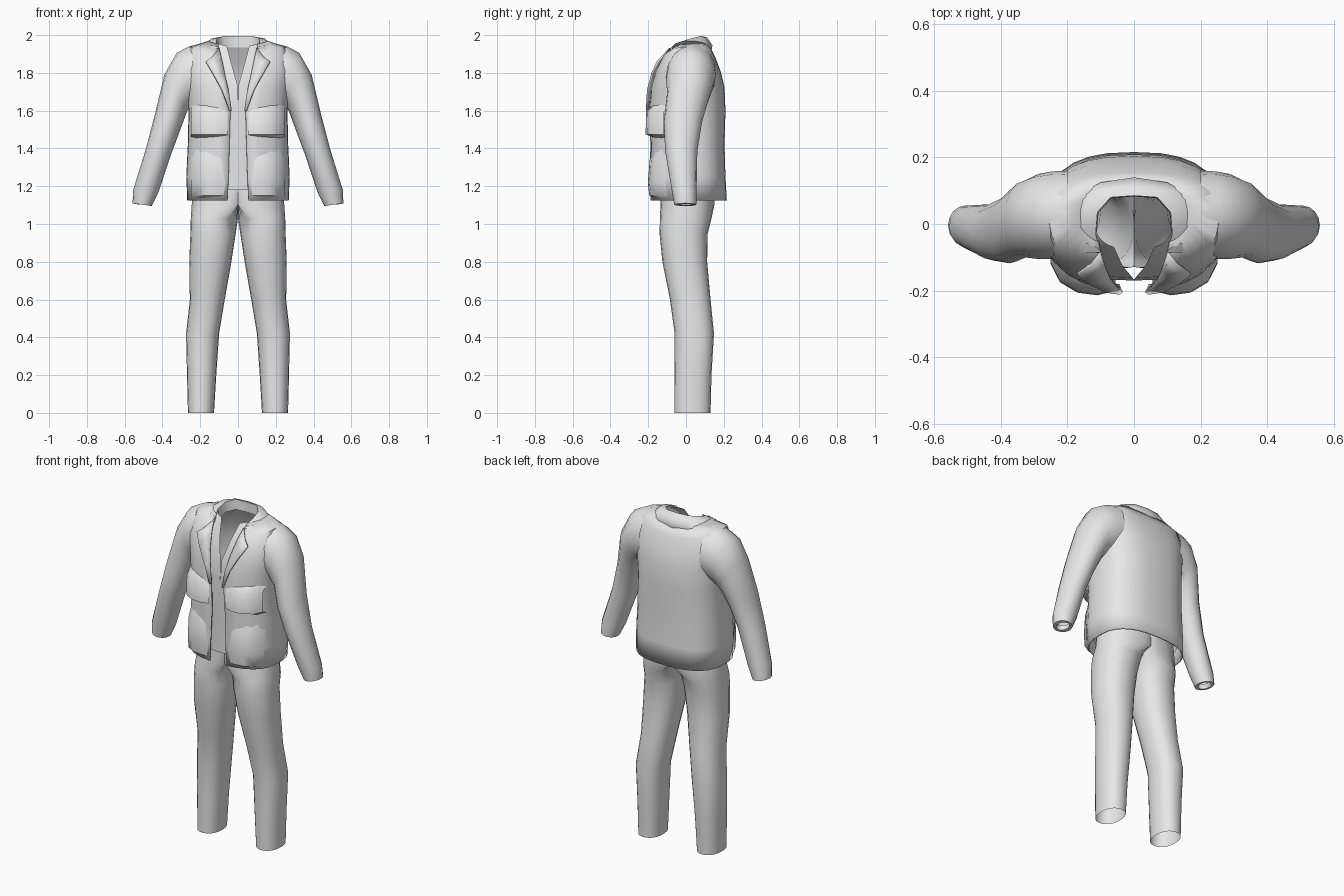
import bpy, math

if "Cube" in bpy.data.objects:
    bpy.data.objects.remove(bpy.data.objects["Cube"])

cloth = bpy.data.materials.new("light_grey_cloth")
cloth.diffuse_color = (0.8, 0.8, 0.8, 1)
cloth.use_nodes = True
cloth.node_tree.nodes["Principled BSDF"].inputs["Base Color"].default_value = cloth.diffuse_color


def build(name, rows, closed=False, thick=0.0, angle=50):
    """Skin a grid of point rows, mirror it across x, optionally thicken it."""
    n = len(rows[0])
    verts = [p for r in rows for p in r]
    faces = []
    for i in range(len(rows) - 1):
        for j in range(n if closed else n - 1):
            k = (j + 1) % n
            faces.append((i * n + j, i * n + k, (i + 1) * n + k, (i + 1) * n + j))
    me = bpy.data.meshes.new(name)
    me.from_pydata(verts, [], faces)
    me.materials.append(cloth)
    ob = bpy.data.objects.new(name, me)
    bpy.context.collection.objects.link(ob)
    bpy.ops.object.select_all(action='DESELECT')
    bpy.context.view_layer.objects.active = ob
    ob.select_set(True)
    # consistent outward normals
    bpy.ops.object.mode_set(mode='EDIT')
    bpy.ops.mesh.select_all(action='SELECT')
    bpy.ops.mesh.normals_make_consistent(inside=False)
    bpy.ops.object.mode_set(mode='OBJECT')
    bpy.ops.object.shade_smooth_by_angle(angle=math.radians(angle))
    m = ob.modifiers.new("mirror", 'MIRROR')
    m.use_clip = True
    m.merge_threshold = 0.002
    if thick:
        s = ob.modifiers.new("thickness", 'SOLIDIFY')
        s.thickness = thick
        s.offset = 0
    return ob


def spow(v, e):
    return math.copysign(abs(v) ** e, v)


def half_rings(levels, n=2.6, seg=14):
    """Half garment rings from the front opening to the centre back."""
    rows = []
    for z, dz, w, yf, yb, gap in levels:
        a0 = math.asin((gap / w) ** (n / 2))
        cy, h = (yf + yb) / 2, (yb - yf) / 2
        row = []
        for i in range(seg + 1):
            a = a0 + (math.pi - a0) * i / seg
            s = max(math.sin(a), 0)
            x = w * s ** (2 / n) if i < seg else 0
            row.append((x, cy - h * spow(math.cos(a), 2 / n), z + dz * s * s))
        rows.append(row)
    return rows


# Trousers: each leg ring is (z, inner x, outer x, front y, back y)
legs = [(0.0, .127, .265, -.062, .13), (.2, .115, .27, -.062, .135),
        (.42, .10, .275, -.06, .148), (.6, .07, .255, -.085, .13),
        (.8, .035, .258, -.125, .112), (.95, .012, .252, -.14, .115),
        (1.03, 0, .25, -.138, .135), (1.1, -.15, .245, -.135, .15),
        (1.25, -.22, .235, -.13, .15)]
rows = []
for z, xi, xo, yf, yb in legs:
    row = []
    for i in range(20):
        a = 2 * math.pi * i / 20
        x = (xi + xo) / 2 + (xo - xi) / 2 * spow(math.cos(a), .9)
        y = (yf + yb) / 2 + (yb - yf) / 2 * spow(math.sin(a), .9)
        row.append((max(x, 0), y, z))
    rows.append(row)
build("trousers", rows, closed=True)

# Jacket body: (z, side rise, half width, front y, back y, half opening)
build("jacket_body", half_rings([
    (1.125, 0, .265, -.185, .212, .055), (1.25, 0, .27, -.19, .205, .05),
    (1.42, 0, .262, -.185, .20, .045), (1.60, 0, .258, -.195, .205, .04),
    (1.72, 0, .27, -.185, .20, .06), (1.80, .02, .28, -.165, .182, .08),
    (1.88, .055, .25, -.125, .152, .095), (1.945, .02, .16, -.07, .12, .105)]),
    thick=.008)

# Shirt under the jacket, open in a V at the neck
build("shirt", half_rings([
    (1.18, 0, .24, -.165, .18, 0), (1.45, 0, .235, -.165, .18, 0),
    (1.62, 0, .235, -.17, .185, 0), (1.74, 0, .235, -.162, .175, .004),
    (1.85, .03, .19, -.125, .13, .035), (1.94, .02, .115, -.075, .085, .06)]))

# Sleeves: (outer x, outer z, inner x, inner z, front y, back y)
sleeve = [(.20, 1.955, .20, 1.64, -.10, .16), (.26, 1.94, .23, 1.63, -.105, .158),
          (.325, 1.905, .25, 1.62, -.105, .15), (.39, 1.79, .268, 1.60, -.10, .13),
          (.44, 1.58, .305, 1.50, -.118, .085), (.49, 1.39, .35, 1.38, -.11, .06),
          (.555, 1.18, .42, 1.17, -.075, .056), (.558, 1.11, .457, 1.095, -.062, .055),
          (.54, 1.105, .475, 1.10, -.045, .04), (.53, 1.13, .47, 1.13, -.04, .035)]
rows = []
for xo, zo, xi, zi, yf, yb in sleeve:
    row = []
    for i in range(16):
        a = 2 * math.pi * i / 16
        t = .5 + .5 * math.cos(a)
        row.append((xi + (xo - xi) * t, (yf + yb) / 2 + (yb - yf) / 2 * math.sin(a),
                    zi + (zo - zi) * t))
    rows.append(row)
build("sleeves", rows, closed=True)

# Collar: inner stand, fold, crest and fall, from centre back to the notch
fold = [(0, .085, 1.995), (.07, .08, 1.995), (.11, .035, 1.985),
        (.115, -.03, 1.965), (.10, -.085, 1.93)]
fall = [(0, .14, 1.945), (.10, .125, 1.945), (.17, .085, 1.945),
        (.197, .01, 1.94), (.178, -.085, 1.895)]
crest = [((a[0] + b[0]) / 2, (a[1] + b[1]) / 2, (a[2] + b[2]) / 2 + .017)
         for a, b in zip(fold, fall)]
stand = [(a[0] * .97, a[1] * .97, a[2] - .06) for a in fold]
hem = [(a[0] * .97, a[1] * .97, a[2] - .02) for a in fall]
build("collar", [stand, fold, crest, fall, hem])

# Lapels: inner edge and outer edge pairs running down to the first button
inner = [(.10, -.085, 1.93), (.085, -.13, 1.865), (.07, -.165, 1.79),
         (.05, -.19, 1.70), (.035, -.2, 1.60)]
outer = [(.135, -.125, 1.885), (.17, -.15, 1.86), (.135, -.178, 1.80),
         (.085, -.202, 1.71), (.045, -.208, 1.60)]
build("lapels", [inner, outer], thick=.01, angle=40)

# Chest flaps and hip pockets share one front contour
contour = [(.055, -.2), (.11, -.214), (.17, -.206), (.222, -.175), (.25, -.12)]


def pocket(name, levels):
    build(name, [[(x, y + dy, z) for x, y in contour] for z, dy in levels], angle=45)


pocket("chest_flaps", [(1.63, .04), (1.595, .003), (1.475, 0), (1.455, .05)])
pocket("hip_pockets", [(1.42, .06), (1.34, .022), (1.22, .012), (1.15, .02), (1.135, .05)])
